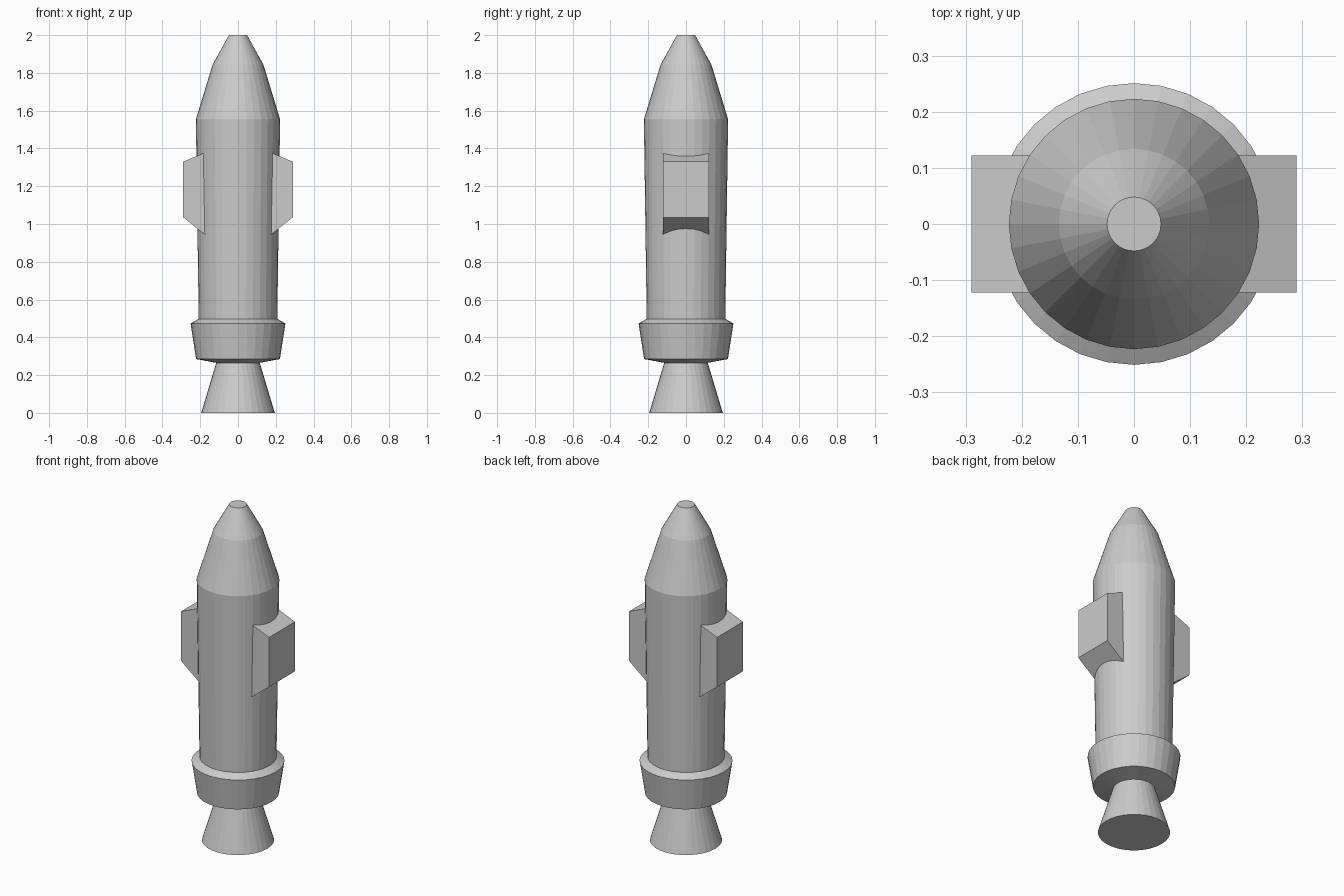
import bpy, bmesh, math

if "Cube" in bpy.data.objects:
    bpy.data.objects.remove(bpy.data.objects["Cube"])

SEGMENTS = 32


def make_object(name, bm):
    bmesh.ops.recalc_face_normals(bm, faces=bm.faces)
    mesh = bpy.data.meshes.new(name)
    bm.to_mesh(mesh)
    bm.free()
    obj = bpy.data.objects.new(name, mesh)
    bpy.context.collection.objects.link(obj)
    return obj


def lathe(name, profile):
    """Closed faceted solid of revolution from (radius, z) points."""
    bm = bmesh.new()
    rings = []
    for r, z in profile:
        angles = [2 * math.pi * i / SEGMENTS for i in range(SEGMENTS)]
        rings.append([bm.verts.new((r * math.cos(a), r * math.sin(a), z)) for a in angles])
    for low, high in zip(rings, rings[1:]):
        for i in range(SEGMENTS):
            j = (i + 1) % SEGMENTS
            bm.faces.new((low[i], low[j], high[j], high[i]))
    bm.faces.new(rings[0])
    bm.faces.new(rings[-1])
    return make_object(name, bm)


def side_pod(name, side):
    """Wedge-ended box: an x-z outline extruded along y."""
    outline = [(0.175, 0.944), (0.29, 1.035), (0.29, 1.33), (0.175, 1.378)]
    bm = bmesh.new()
    face = bm.faces.new([bm.verts.new((side * x, -0.122, z)) for x, z in outline])
    result = bmesh.ops.extrude_face_region(bm, geom=[face])
    moved = [v for v in result["geom"] if isinstance(v, bmesh.types.BMVert)]
    bmesh.ops.translate(bm, verts=moved, vec=(0, 0.244, 0))
    return make_object(name, bm)


# Flared engine nozzle
lathe("nozzle", [(0.195, 0), (0.115, 0.266)])

# Collar around the base of the hull
lathe("tail_collar", [(0.115, 0.265), (0.222, 0.285), (0.251, 0.473), (0.208, 0.498)])

# Slightly tapered hull with a two-step blunt nose
lathe("hull", [(0.208, 0.497), (0.223, 1.555), (0.134, 1.845), (0.048, 2.0)])

# Pods on both sides
for label, side in (("left", -1), ("right", 1)):
    side_pod(label + "_pod", side)
